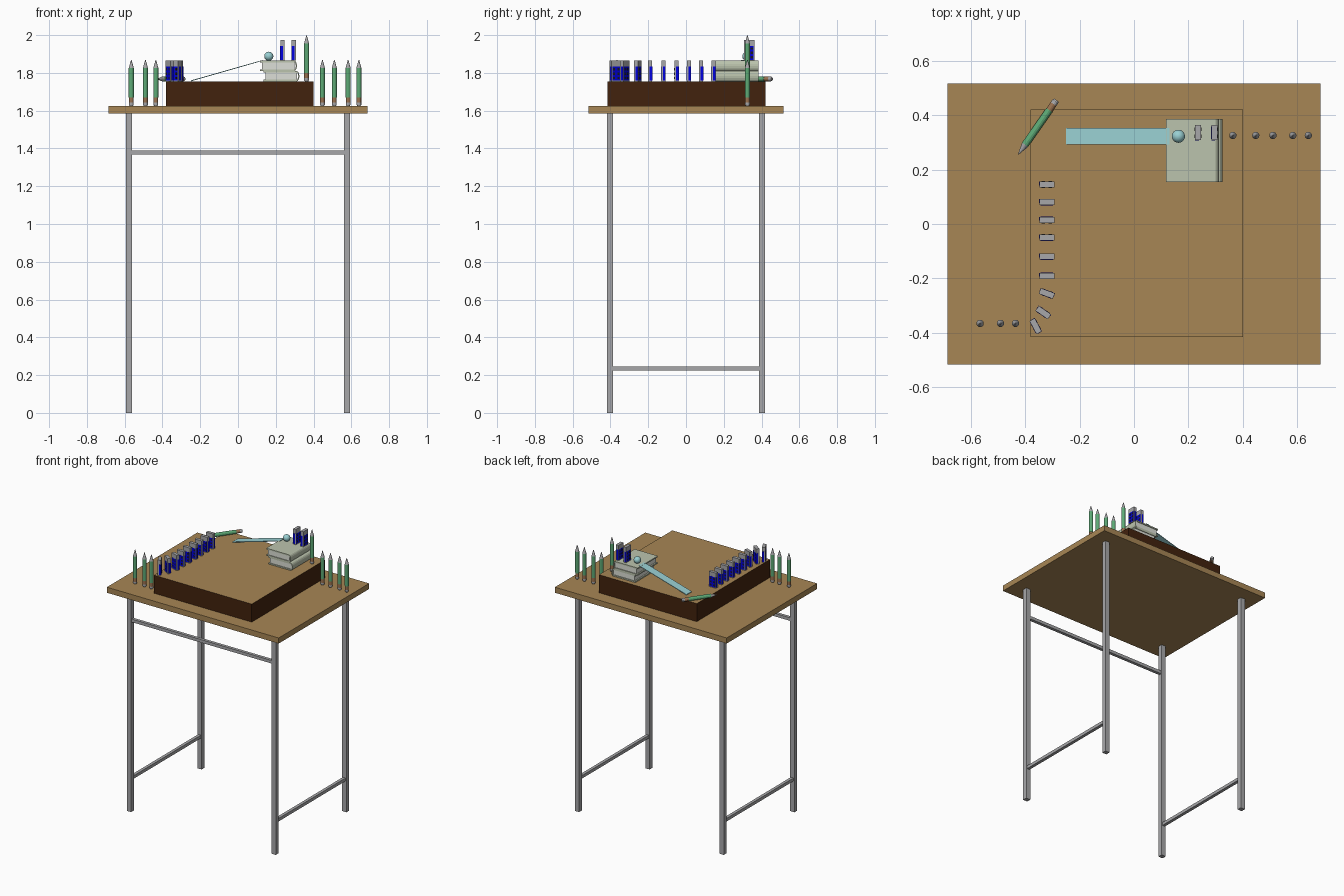
import bpy, bmesh, math
from mathutils import Matrix, Vector

if "Cube" in bpy.data.objects:
    bpy.data.objects.remove(bpy.data.objects["Cube"])


def mat(name, r, g, b):
    m = bpy.data.materials.new(name)
    m.diffuse_color = (r, g, b, 1)
    m.use_nodes = True
    m.node_tree.nodes["Principled BSDF"].inputs["Base Color"].default_value = m.diffuse_color
    return m


WOOD = mat("wood", 0.39, 0.24, 0.09)
DARK = mat("dark_brown", 0.055, 0.016, 0.004)
GREY = mat("grey_metal", 0.39, 0.39, 0.40)
COVER = mat("pale_green", 0.50, 0.55, 0.42)
PAGE = mat("paper", 0.72, 0.74, 0.68)
AQUA = mat("light_blue", 0.32, 0.63, 0.65)
GREEN = mat("pencil_green", 0.11, 0.40, 0.18)
BROWN = mat("ferrule_brown", 0.33, 0.17, 0.08)
BLUE = mat("blue", 0.0, 0.0, 0.75)
BLACK = mat("black", 0.01, 0.01, 0.012)


def finish(name, bm, mats, smooth=False):
    bmesh.ops.recalc_face_normals(bm, faces=bm.faces)
    me = bpy.data.meshes.new(name)
    bm.to_mesh(me)
    bm.free()
    for m in mats:
        me.materials.append(m)
    ob = bpy.data.objects.new(name, me)
    bpy.context.collection.objects.link(ob)
    if smooth:
        for p in me.polygons:
            p.use_smooth = True
    return ob


def add_box(bm, x0, x1, y0, y1, z0, z1, idx=0):
    c = Matrix.Translation(((x0 + x1) / 2, (y0 + y1) / 2, (z0 + z1) / 2))
    r = bmesh.ops.create_cube(bm, size=1, matrix=c @ Matrix.Diagonal((x1 - x0, y1 - y0, z1 - z0, 1)))
    for f in {f for v in r["verts"] for f in v.link_faces}:
        f.material_index = idx


def box(name, x0, x1, y0, y1, z0, z1, *mats):
    bm = bmesh.new()
    add_box(bm, x0, x1, y0, y1, z0, z1)
    return finish(name, bm, mats)


# Table
box("table_top", -0.685, 0.685, -0.515, 0.515, 1.585, 1.625, WOOD)
for sx in (-1, 1):
    for sy in (-1, 1):
        x, y = sx * 0.577, sy * 0.402
        box("table_leg", x - 0.017, x + 0.017, y - 0.016, y + 0.016, 0, 1.585, GREY)
    box("side_rail", sx * 0.577 - 0.011, sx * 0.577 + 0.011, -0.39, 0.39, 0.224, 0.246, GREY)
box("front_rail", -0.565, 0.565, -0.413, -0.391, 1.368, 1.39, GREY)

# Raised board: dark sides with a wooden upper face
board = box("raised_board", -0.38, 0.40, -0.415, 0.42, 1.625, 1.755, DARK, WOOD)
for p in board.data.polygons:
    p.material_index = int(p.normal.z > 0.5)


# Books: a curved cover wrapped around a block of pages
def book(name, x0, x1, z0, z1):
    y0, y1, t = 0.155, 0.385, 0.009
    h, zc, n = (z1 - z0) / 2, (z0 + z1) / 2, 8
    outer = [(x0, z0)]
    inner = [(x0, z0 + t)]
    for i in range(n + 1):
        a = -math.pi / 2 + math.pi * i / n
        outer.append((x1 - 0.015 + 0.015 * math.cos(a), zc + h * math.sin(a)))
        inner.append((x1 - 0.015 + 0.009 * math.cos(a), zc + (h - t) * math.sin(a)))
    outer.append((x0, z1))
    inner.append((x0, z1 - t))
    bm = bmesh.new()
    rows = [[bm.verts.new((x, y, z)) for x, z in pts] for y in (y0, y1) for pts in (outer, inner)]
    o0, i0, o1, i1 = rows
    k = len(o0)
    for j in range(k - 1):
        for a, b in ((o0, o1), (o1, i1), (i1, i0), (i0, o0)):
            bm.faces.new((a[j], a[j + 1], b[j + 1], b[j]))
    for j in (0, k - 1):
        bm.faces.new((o0[j], o1[j], i1[j], i0[j]))
    finish(name + "_cover", bm, [COVER])
    box(name + "_pages", x0 + 0.01, x1 - 0.012, y0 + 0.005, y1 - 0.005, z0 + t, z1 - t, PAGE)


book("lower_book", 0.135, 0.325, 1.755, 1.81)
book("upper_book", 0.117, 0.312, 1.81, 1.865)

# Ramp and ball
bm = bmesh.new()
prof = [(-0.25, 1.755), (0.13, 1.864), (0.13, 1.868), (-0.25, 1.76)]
a, b = [[bm.verts.new((x, y, z)) for x, z in prof] for y in (0.292, 0.352)]
bm.faces.new(a)
bm.faces.new(b)
for i in range(4):
    j = (i + 1) % 4
    bm.faces.new((a[i], a[j], b[j], b[i]))
finish("ramp", bm, [AQUA])
bm = bmesh.new()
bmesh.ops.create_uvsphere(bm, u_segments=24, v_segments=14, radius=0.024,
                          matrix=Matrix.Translation((0.163, 0.322, 1.888)))
finish("ball", bm, [AQUA], True)


# Dominoes: grey tile, blue lower panels, dark pips
def domino(x, y, z, deg):
    bm = bmesh.new()
    add_box(bm, -0.0275, 0.0275, -0.011, 0.011, 0, 0.11)
    for s in (-1, 1):
        add_box(bm, s * 0.0275 - 0.0008, s * 0.0275 + 0.0008, -0.003, 0.011, 0.004, 0.078, 1)
        add_box(bm, -0.023, 0.023, s * 0.011 - 0.0008, s * 0.011 + 0.0008, 0.004, 0.078, 1)
        for px in (-0.013, 0.013):
            for pz in (0.018, 0.041, 0.064):
                add_box(bm, px - 0.006, px + 0.006, s * 0.011 - 0.0014, s * 0.011 + 0.0014,
                        pz - 0.006, pz + 0.006, 2)
    bm.transform(Matrix.Translation((x, y, z)) @ Matrix.Rotation(math.radians(deg), 4, "Z"))
    finish("domino", bm, [GREY, BLUE, BLACK])


for y in (0.145, 0.08, 0.015, -0.05, -0.12, -0.19):
    domino(-0.32, y, 1.755, 0)
for x, y, d in ((-0.32, -0.255, -20), (-0.333, -0.325, -35), (-0.361, -0.375, -62)):
    domino(x, y, 1.755, d)
for x in (0.235, 0.295):
    domino(x, 0.335, 1.865, 90)


# Pencils: eraser, ferrule, hexagonal body, pointed tip
def pencil(name, mw):
    bm = bmesh.new()
    prof = [(0.009, 0), (0.0125, 0.006), (0.0125, 0.018), (0.0125, 0.045), (0.0135, 0.045),
            (0.0135, 0.2), (0.0015, 0.244)]
    idx = [0, 0, 1, 2, 2, 0]
    n = 12
    rings = []
    for r, z in prof:
        rings.append([bm.verts.new((r * math.cos(math.tau * i / n), r * math.sin(math.tau * i / n), z))
                      for i in range(n)])
    for k, m in enumerate(idx):
        for i in range(n):
            j = (i + 1) % n
            f = bm.faces.new((rings[k][i], rings[k][j], rings[k + 1][j], rings[k + 1][i]))
            f.material_index = m
    bm.faces.new(rings[0])
    bm.faces.new(rings[-1])
    bm.transform(mw)
    finish(name, bm, [GREY, BROWN, GREEN])


for x, y, z in [(0.363, 0.325, 1.755)] + [(x, 0.325, 1.625) for x in (0.447, 0.51, 0.583, 0.64)] \
        + [(x, -0.365, 1.625) for x in (-0.565, -0.49, -0.435)]:
    pencil("standing_pencil", Matrix.Translation((x, y, z)))
aim = Vector((-0.14, -0.2, 0)).to_track_quat("Z", "Y").to_matrix().to_4x4()
pencil("lying_pencil", Matrix.Translation((-0.285, 0.455, 1.768)) @ aim)
